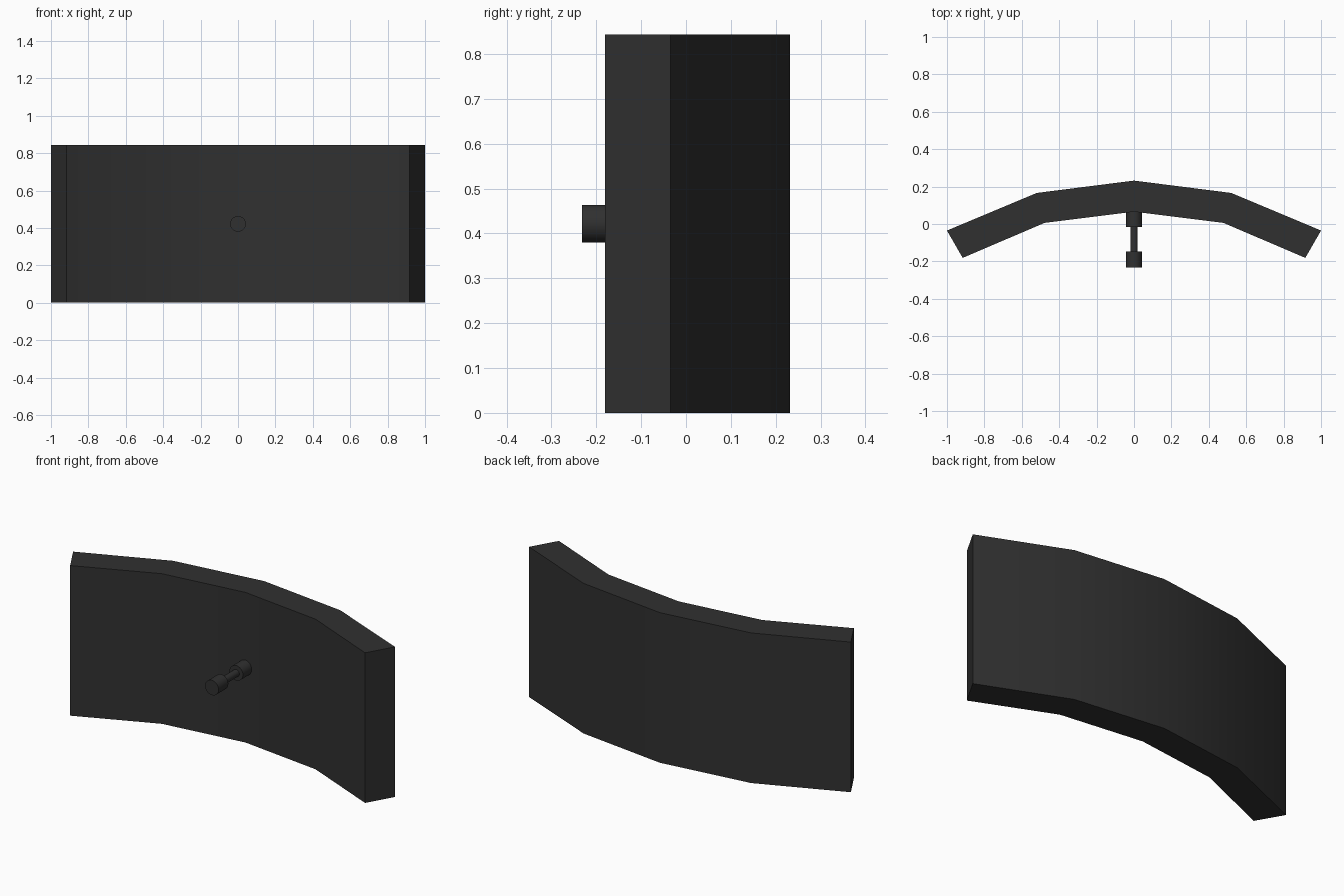
import bpy, bmesh, math

if "Cube" in bpy.data.objects:
    bpy.data.objects.remove(bpy.data.objects["Cube"])

HEIGHT = 0.843
MID_Z = HEIGHT / 2

charcoal = bpy.data.materials.new("charcoal")
charcoal.diffuse_color = (0.03, 0.03, 0.03, 1)
charcoal.use_nodes = True
charcoal.node_tree.nodes["Principled BSDF"].inputs["Base Color"].default_value = charcoal.diffuse_color


def finish(name, bm, angle):
    bmesh.ops.recalc_face_normals(bm, faces=bm.faces)
    mesh = bpy.data.meshes.new(name)
    bm.to_mesh(mesh)
    bm.free()
    mesh.materials.append(charcoal)
    obj = bpy.data.objects.new(name, mesh)
    bpy.context.collection.objects.link(obj)
    bpy.ops.object.select_all(action='DESELECT')
    obj.select_set(True)
    bpy.context.view_layer.objects.active = obj
    bpy.ops.object.shade_smooth_by_angle(angle=math.radians(angle))
    return obj


def mirrored(half):
    return [(-x, y) for x, y in reversed(half[1:])] + half


# Curved panel: four bent segments extruded upward
back = mirrored([(0, 0.232), (0.52, 0.166), (1, -0.035)])
front = mirrored([(0, 0.066), (0.478, 0.006), (0.916, -0.181)])
bm = bmesh.new()
rings = []
for z in (0, HEIGHT):
    rings.append([[bm.verts.new((x, y, z)) for x, y in side] for side in (back, front)])
(b0, f0), (b1, f1) = rings
for i in range(4):
    for p, q in ((b0, b1), (f0, f1), (b0, f0), (b1, f1)):
        bm.faces.new((p[i], p[i + 1], q[i + 1], q[i]))
for i in (0, 4):
    bm.faces.new((b0[i], f0[i], f1[i], b1[i]))
finish("curved_panel", bm, 30)

# Handle: grip rod with a wider collar at each end, turned around the y axis
SIDES = 32
profile = [(0.042, -0.232), (0.042, -0.146), (0.02, -0.146),
           (0.02, -0.016), (0.042, -0.016), (0.042, 0.068)]
bm = bmesh.new()
loops = []
for r, y in profile:
    loops.append([bm.verts.new((r * math.cos(a), y, MID_Z + r * math.sin(a)))
                  for a in (2 * math.pi * k / SIDES for k in range(SIDES))])
for lo, hi in zip(loops, loops[1:]):
    for k in range(SIDES):
        n = (k + 1) % SIDES
        bm.faces.new((lo[k], lo[n], hi[n], hi[k]))
bm.faces.new(loops[0])
bm.faces.new(loops[-1])
finish("grip_handle", bm, 30)
